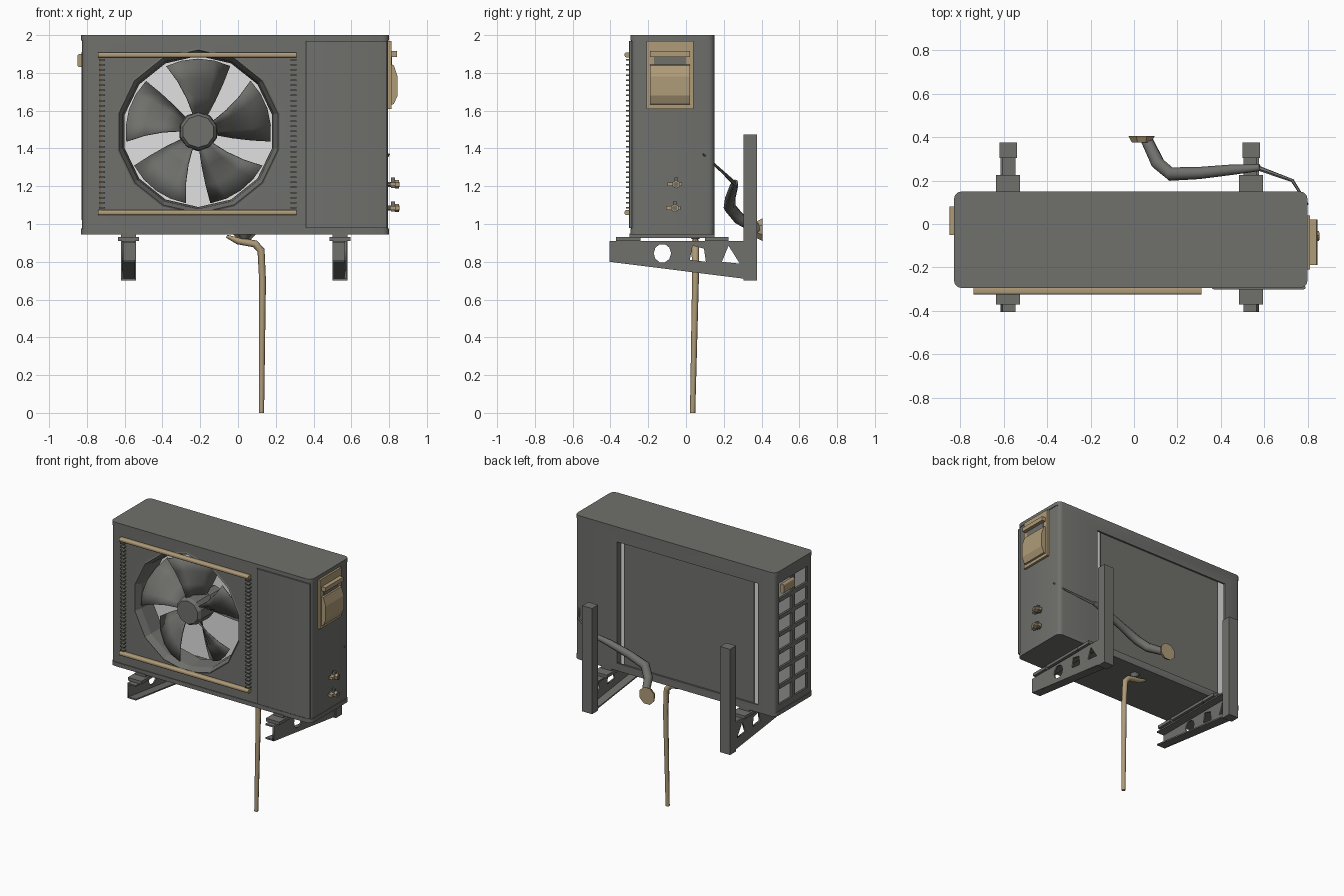
import bpy, bmesh, math
from mathutils import Vector, Matrix

if "Cube" in bpy.data.objects:
    bpy.data.objects.remove(bpy.data.objects["Cube"])

def material(name, rgb):
    m = bpy.data.materials.new(name)
    m.diffuse_color = (*rgb, 1)
    m.use_nodes = True
    m.node_tree.nodes["Principled BSDF"].inputs["Base Color"].default_value = m.diffuse_color
    return m

DARK = material("dark grey metal", (0.16, 0.16, 0.15))
BEIGE = material("beige plastic", (0.43, 0.33, 0.19))
LIGHT = material("light grey fins", (0.75, 0.75, 0.75))

def mesh_obj(name, verts, faces, mat):
    me = bpy.data.meshes.new(name)
    me.from_pydata(verts, [], faces)
    bm = bmesh.new()
    bm.from_mesh(me)
    bmesh.ops.recalc_face_normals(bm, faces=bm.faces)
    bm.to_mesh(me)
    bm.free()
    ob = bpy.data.objects.new(name, me)
    bpy.context.collection.objects.link(ob)
    if mat:
        me.materials.append(mat)
    return ob

def box(name, x, y, z, mat=None, bevel=0.0, axis=2):
    """Box from ranges; bevel rounds only edges along the given axis."""
    v = [(a, b, c) for a in x for b in y for c in z]
    f = [(0, 1, 3, 2), (4, 6, 7, 5), (0, 4, 5, 1), (2, 3, 7, 6), (0, 2, 6, 4), (1, 5, 7, 3)]
    ob = mesh_obj(name, v, f, mat)
    if bevel:
        bm = bmesh.new()
        bm.from_mesh(ob.data)
        es = [e for e in bm.edges
              if abs((e.verts[0].co - e.verts[1].co).normalized()[axis]) > 0.9]
        bmesh.ops.bevel(bm, geom=es, offset=bevel, segments=3, profile=0.5, affect='EDGES')
        bm.to_mesh(ob.data)
        bm.free()
    return ob

def lathe(name, profile, n, centre, axis, mat):
    """Revolve (radius, offset) points round the x or y axis through centre."""
    verts, faces = [], []
    for r, o in profile:
        for i in range(n):
            a = 2 * math.pi * (i + 0.5) / n
            p = (r * math.cos(a), o, r * math.sin(a)) if axis == 'y' else (o, r * math.cos(a), r * math.sin(a))
            verts.append(Vector(centre) + Vector(p))
    for k in range(len(profile) - 1):
        for i in range(n):
            j = (i + 1) % n
            faces.append((k * n + i, k * n + j, (k + 1) * n + j, (k + 1) * n + i))
    faces += [tuple(range(n)), tuple(range((len(profile) - 1) * n, len(profile) * n))]
    return mesh_obj(name, verts, faces, mat)

def activate(ob):
    bpy.ops.object.select_all(action='DESELECT')
    ob.select_set(True)
    bpy.context.view_layer.objects.active = ob

def smooth(ob, deg=40):
    activate(ob)
    bpy.ops.object.shade_smooth_by_angle(angle=math.radians(deg))

def cut(ob, cutter):
    activate(ob)
    m = ob.modifiers.new("cut", 'BOOLEAN')
    m.operation, m.solver, m.object = 'DIFFERENCE', 'EXACT', cutter
    bpy.ops.object.modifier_apply(modifier=m.name)
    bpy.data.objects.remove(cutter)

def tube(name, pts, mat, res=2):
    """Tube through (x, y, z, radius) points."""
    cu = bpy.data.curves.new(name, 'CURVE')
    cu.dimensions, cu.bevel_depth, cu.bevel_resolution, cu.use_fill_caps = '3D', 1.0, res, True
    sp = cu.splines.new('POLY')
    sp.points.add(len(pts) - 1)
    for p, (x, y, z, r) in zip(sp.points, pts):
        p.co, p.radius = (x, y, z, 1), r
    cu.materials.append(mat)
    ob = bpy.data.objects.new(name, cu)
    bpy.context.collection.objects.link(ob)
    activate(ob)
    bpy.ops.object.convert(target='MESH')
    smooth(bpy.context.object, 50)

# Casing: hollow shell with fan hole, back opening and side opening
FC = (-0.21, 0, 1.49)
casing = box("casing", (-0.825, 0.795), (-0.29, 0.15), (0.955, 1.985), DARK, 0.03)
cut(casing, box("void", (-0.812, 0.46), (-0.275, 0.137), (0.975, 1.965)))
cut(casing, lathe("fan_hole", [(0.43, -0.5), (0.43, -0.2)], 14, FC, 'y', None))
cut(casing, box("back_hole", (-0.69, 0.455), (0.1, 0.3), (1.0, 1.89)))
cut(casing, box("side_hole", (-0.9, -0.8), (-0.23, 0.10), (1.02, 1.91)))
smooth(casing)
smooth(box("lid", (-0.83, 0.8), (-0.295, 0.15), (1.972, 2.0), DARK, 0.035))
smooth(box("base_pan", (-0.83, 0.8), (-0.295, 0.15), (0.945, 0.975), DARK, 0.035))
smooth(box("service_panel", (0.36, 0.79), (-0.301, -0.285), (0.98, 1.97), DARK, 0.007))

# Heat exchanger: light fins with a dark sheet over the back
box("coil_back", (-0.795, 0.455), (0.085, 0.105), (0.98, 1.96), LIGHT)
box("coil_side", (-0.795, -0.78), (-0.25, 0.085), (0.98, 1.96), LIGHT)
box("back_sheet", (-0.645, 0.41), (0.125, 0.132), (0.985, 1.91), DARK)

# Side grille bars
box("side_grille_post", (-0.828, -0.814), (-0.08, -0.045), (1.02, 1.91), DARK)
for i in range(1, 7):
    z = 1.02 + 0.89 * i / 7
    box("side_grille_bar", (-0.828, -0.814), (-0.23, 0.10), (z - 0.014, z + 0.014), DARK)
box("left_handle", (-0.85, -0.82), (-0.05, 0.08), (1.83, 1.90), BEIGE, 0.012, 1)

# Fan shroud (open tapering ring)
shroud = lathe("fan_shroud", [(0.432, -0.295), (0.41, -0.25), (0.40, -0.13), (0.408, -0.13),
                              (0.42, -0.25), (0.44, -0.29), (0.432, -0.295)], 14, FC, 'y', DARK)
bm = bmesh.new()
bm.from_mesh(shroud.data)
bmesh.ops.delete(bm, geom=[f for f in bm.faces if len(f.verts) > 4], context='FACES')
bmesh.ops.remove_doubles(bm, verts=bm.verts, dist=1e-5)
bmesh.ops.recalc_face_normals(bm, faces=bm.faces)
bm.to_mesh(shroud.data)
bm.free()

# Fan: hub, motor and five pitched blades
lathe("fan_hub", [(0.085, -0.285), (0.10, -0.265), (0.105, -0.12)], 10, FC, 'y', DARK)
lathe("fan_motor", [(0.08, -0.12), (0.08, 0.03)], 10, FC, 'y', DARK)
for k in range(5):
    verts, faces, NA, NR = [], [], 4, 3
    for i in range(NR + 1):
        t = i / NR
        r = 0.085 + 0.30 * t
        for j in range(NA + 1):
            s = j / NA - 0.5
            a = math.radians(82 + 72 * k + (46 + 6 * t) * s + 8 * t)
            y = -0.20 - s * (0.13 + 0.03 * t) + 0.03 * (4 * s * s - 1) * t
            verts.append((FC[0] + r * math.cos(a), y, FC[2] + r * math.sin(a)))
    for i in range(NR):
        for j in range(NA):
            q = i * (NA + 1) + j
            faces.append((q, q + 1, q + NA + 2, q + NA + 1))
    blade = mesh_obj("fan_blade", verts, faces, DARK)
    blade.modifiers.new("thickness", 'SOLIDIFY').thickness = 0.006
    smooth(blade)

# Fan guard: beige rails and rows of short wire ends
for z in (1.06, 1.895):
    smooth(box("guard_rail", (-0.74, 0.31), (-0.325, -0.288), (z - 0.013, z + 0.013), BEIGE, 0.009, 0))
box("guard_side_strip", (-0.735, -0.725), (-0.30, -0.288), (1.06, 1.895), BEIGE)
for x in (-0.72, 0.295):
    for i in range(30):
        z = 1.085 + 0.785 * i / 29
        box("guard_wire_end", (x - 0.016, x + 0.016), (-0.318, -0.288), (z - 0.004, z + 0.004), DARK)

# Right side connection cover with grip
box("cover_plate", (0.79, 0.812), (-0.21, 0.04), (1.61, 1.97), BEIGE)
prof = [(0.80, 1.63), (0.825, 1.635), (0.845, 1.68), (0.845, 1.78), (0.825, 1.84), (0.80, 1.85)]
n = len(prof)
mesh_obj("cover_bulge", [(x, y, z) for y in (-0.19, 0.02) for x, z in prof],
         [tuple(range(n)), tuple(range(n, 2 * n))] +
         [(i, (i + 1) % n, n + (i + 1) % n, n + i) for i in range(n)], BEIGE)
box("cover_grip", (0.80, 0.842), (-0.19, 0.02), (1.885, 1.915), BEIGE)
box("grip_recess", (0.80, 0.816), (-0.17, 0.0), (1.84, 1.885), DARK)

# Service valves
for y, z in ((-0.052, 1.21), (-0.06, 1.085)):
    lathe("valve_body", [(0.014, 0.79), (0.014, 0.855)], 8, (0, y, z), 'x', DARK)
    lathe("valve_cap", [(0.022, 0.832), (0.022, 0.852)], 6, (0, y, z), 'x', BEIGE)
    box("valve_port", (0.805, 0.835), (y - 0.045, y + 0.03), (z - 0.01, z + 0.01), BEIGE)
    box("valve_stem", (0.81, 0.83), (y - 0.01, y + 0.01), (z - 0.02, z + 0.035), DARK)

# Wall brackets: pierced web, flanges, wall post and foot rail
circle = [(-0.125 + 0.046 * math.cos(i * math.pi / 5), 0.845 + 0.05 * math.sin(i * math.pi / 5)) for i in range(10)]
loops = [[(-0.405, 0.91), (-0.405, 0.80), (0.31, 0.71), (0.31, 0.91)], circle,
         [(0.02, 0.81), (0.105, 0.80), (0.095, 0.87), (0.035, 0.885)],
         [(0.19, 0.80), (0.285, 0.79), (0.225, 0.885)]]
to_yz = Matrix(((0, 0, 1, 0), (1, 0, 0, 0), (0, 1, 0, 0), (0, 0, 0, 1)))
for bx, side in ((-0.58, -1), (0.54, 1)):
    cu = bpy.data.curves.new("bracket_web", 'CURVE')
    cu.dimensions, cu.fill_mode, cu.extrude = '2D', 'BOTH', 0.005
    for pts in loops:
        sp = cu.splines.new('POLY')
        sp.points.add(len(pts) - 1)
        for p, (y, z) in zip(sp.points, pts):
            p.co = (y, z, 0, 1)
        sp.use_cyclic_u = True
    cu.materials.append(DARK)
    web = bpy.data.objects.new("bracket_web", cu)
    bpy.context.collection.objects.link(web)
    web.matrix_world = Matrix.Translation((bx + 0.03 * side, 0, 0)) @ to_yz
    activate(web)
    bpy.ops.object.convert(target='MESH')
    x0, x1 = bx - 0.035, bx + 0.035
    box("bracket_top_flange", (x0, x1), (-0.405, 0.31), (0.90, 0.91), DARK)
    v = [(x, y, z + d) for x in (x0, x1) for y, z in ((-0.405, 0.80), (0.31, 0.71)) for d in (0, 0.01)]
    mesh_obj("bracket_bottom_flange", v, [(0, 1, 3, 2), (4, 6, 7, 5), (0, 4, 5, 1),
                                          (2, 3, 7, 6), (0, 2, 6, 4), (1, 5, 7, 3)], DARK)
    box("wall_post", (bx - 0.04, bx + 0.04), (0.305, 0.375), (0.70, 1.475), DARK)
    box("foot_rail", (bx - 0.04, bx + 0.04), (-0.30, 0.15), (0.925, 0.95), DARK)
    for y in ((-0.37, -0.24), (0.10, 0.225)):
        box("foot_pad", (bx - 0.055, bx + 0.055), y, (0.91, 0.932), DARK)

# Refrigerant pipe from the side, behind the unit, to the wall flange
tube("cable_tail", [(0.80, 0.09, 1.37, 0.005), (0.73, 0.20, 1.27, 0.008), (0.56, 0.262, 1.21, 0.012)], DARK, 1)
tube("wall_pipe", [(0.58, 0.26, 1.22, 0.016), (0.45, 0.25, 1.19, 0.024), (0.30, 0.235, 1.14, 0.028), (0.17, 0.23, 1.09, 0.032),
                   (0.11, 0.28, 1.03, 0.032), (0.06, 0.385, 0.97, 0.028)], DARK)
lathe("wall_flange", [(0.048, 0.375), (0.065, 0.405)], 8, (0.035, 0, 0.97), 'y', BEIGE)

# Drain spout and hose
tube("drain_spout", [(0.035, 0.05, 0.955, 0.04), (0.035, 0.05, 0.92, 0.02)], DARK)
tube("drain_hose", [(-0.06, 0.05, 0.935, 0.008), (0.0, 0.05, 0.91, 0.018), (0.09, 0.05, 0.895, 0.02),
                    (0.122, 0.05, 0.86, 0.02), (0.13, 0.05, 0.7, 0.018), (0.124, 0.035, 0.0, 0.014)], BEIGE)
